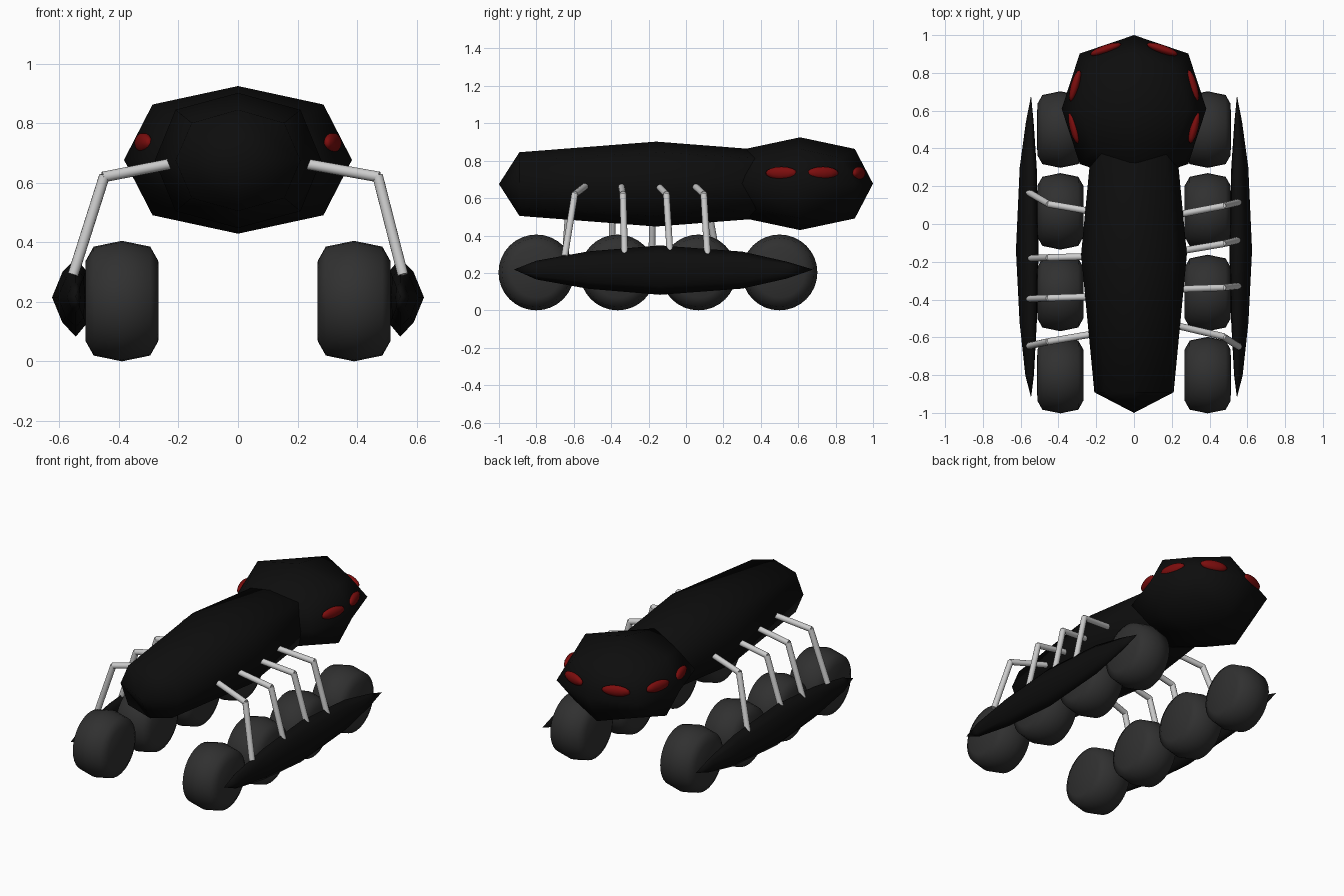
import bpy, bmesh, math
from mathutils import Vector, Matrix

if "Cube" in bpy.data.objects:
    bpy.data.objects.remove(bpy.data.objects["Cube"])


def material(name, rgb):
    m = bpy.data.materials.new(name)
    m.diffuse_color = (*rgb, 1)
    m.use_nodes = True
    m.node_tree.nodes["Principled BSDF"].inputs["Base Color"].default_value = m.diffuse_color
    return m


BLACK = material("black_shell", (0.004, 0.004, 0.004))
RUBBER = material("rubber", (0.03, 0.03, 0.03))
RED = material("red_eye", (0.2, 0.004, 0.004))


def finish(name, bm, mat=None):
    bmesh.ops.recalc_face_normals(bm, faces=bm.faces)
    for f in bm.faces:
        f.smooth = True
    me = bpy.data.meshes.new(name)
    bm.to_mesh(me)
    bm.free()
    ob = bpy.data.objects.new(name, me)
    bpy.context.collection.objects.link(ob)
    if mat:
        me.materials.append(mat)
    return ob


def rounded_block(name, centre, half, end_y=None):
    """Cube split once per edge and rounded; end_y stretches the end rings."""
    bm = bmesh.new()
    bmesh.ops.create_cube(bm, size=2)
    bmesh.ops.subdivide_edges(bm, edges=bm.edges[:], cuts=1, use_grid_fill=True)
    for v in bm.verts:
        n = sum(abs(c) > 0.5 for c in v.co)
        y = v.co.y
        v.co *= {1: 1, 2: 0.75, 3: 0.556}[n]
        if end_y and n > 1:
            v.co.y = y * end_y
        v.co = Vector(centre) + Vector(a * b for a, b in zip(v.co, half))
    return finish(name, bm, BLACK)


def loft(name, rings, mat):
    """Skin closed rings of points; single-point rings become tips."""
    bm = bmesh.new()
    vs = [[bm.verts.new(p) for p in r] for r in rings]
    for a, b in zip(vs, vs[1:]):
        n = max(len(a), len(b))
        for i in range(n):
            j = (i + 1) % n
            if len(a) == 1:
                bm.faces.new((a[0], b[i], b[j]))
            elif len(b) == 1:
                bm.faces.new((a[i], a[j], b[0]))
            else:
                bm.faces.new((a[i], a[j], b[j], b[i]))
    return finish(name, bm, mat)


# body and head
rounded_block("body", (0, -0.16, 0.675), (0.28, 0.84, 0.227), 0.87)
rounded_block("head", (0, 0.61, 0.677), (0.383, 0.39, 0.248))

# wheels, lathed about x
PROFILE = [(-0.123, 0), (-0.122, 0.135), (-0.095, 0.183), (0, 0.2025),
           (0.095, 0.183), (0.122, 0.135), (0.123, 0)]
for side in (-1, 1):
    for k, y in enumerate((-0.80, -0.365, 0.067, 0.50)):
        rings = []
        for x, r in PROFILE:
            angles = [2 * math.pi * i / 32 for i in range(32 if r else 1)]
            rings.append([(side * 0.39 + x, y + r * math.cos(a), 0.2025 + r * math.sin(a))
                          for a in angles])
        loft(f"wheel_{'right' if side > 0 else 'left'}_{k + 1}", rings, RUBBER).data.shade_smooth()

# side rails outside the wheels
SECTION = [(0.08, 0), (0.045, 0.085), (0.0, 0.132), (-0.035, 0.09),
           (-0.04, 0), (-0.035, -0.09), (0.0, -0.132), (0.045, -0.085)]
STATIONS = [(-0.92, 0), (-0.80, 0.38), (-0.52, 0.76), (-0.14, 1),
            (0.30, 0.75), (0.54, 0.34), (0.68, 0)]
for side in (-1, 1):
    rings = [[(side * (0.545 + x * s), y, 0.215 + z * s) for x, z in SECTION]
             if s else [(side * 0.545, y, 0.218)] for y, s in STATIONS]
    loft(f"side_rail_{'right' if side > 0 else 'left'}", rings, BLACK)


# legs: hip, knee and foot y positions
def rod(bm, a, b, r=0.018):
    a, b = Vector(a), Vector(b)
    d = b - a
    rot = d.to_track_quat('Z', 'Y').to_matrix().to_4x4()
    bmesh.ops.create_cone(bm, cap_ends=True, segments=16, radius1=r, radius2=r,
                          depth=d.length + 0.008,
                          matrix=Matrix.Translation((a + b) / 2) @ rot)


LEGS = {
    1: ("right", 0.47, [(-0.54, -0.595, -0.648), (-0.345, -0.337, -0.328),
                        (-0.145, -0.105, -0.085), (0.05, 0.095, 0.115)]),
    -1: ("left", 0.45, [(-0.585, -0.622, -0.645), (-0.385, -0.392, -0.396),
                        (-0.172, -0.178, -0.182), (0.068, 0.105, 0.165)]),
}
for side, (label, knee_x, ys) in LEGS.items():
    for k, (hip, knee, foot) in enumerate(ys):
        bm = bmesh.new()
        K = (side * knee_x, knee, 0.62)
        rod(bm, (side * 0.235, hip, 0.662), K)
        rod(bm, K, (side * 0.553, foot, 0.295))
        ob = finish(f"leg_{label}_{k + 1}", bm)
        bpy.context.view_layer.objects.active = ob
        ob.select_set(True)
        bpy.ops.object.shade_smooth_by_angle()
        ob.select_set(False)

# eyes: flattened ovals lying along the head's sides
for side in (-1, 1):
    for k, (x, y, dx, dy) in enumerate([(0.318, 0.51, 0.04, 0.16), (0.312, 0.732, -0.045, 0.16),
                                        (0.15, 0.925, -0.16, 0.055)]):
        bm = bmesh.new()
        rot = Matrix.Rotation(math.atan2(dy, side * dx), 4, 'Z')
        bmesh.ops.create_uvsphere(bm, u_segments=12, v_segments=8, radius=1,
                                  matrix=Matrix.Translation((side * x, y, 0.734)) @ rot
                                  @ Matrix.Diagonal((0.087, 0.023, 0.034, 1)))
        finish(f"eye_{'right' if side > 0 else 'left'}_{k + 1}", bm, RED)
